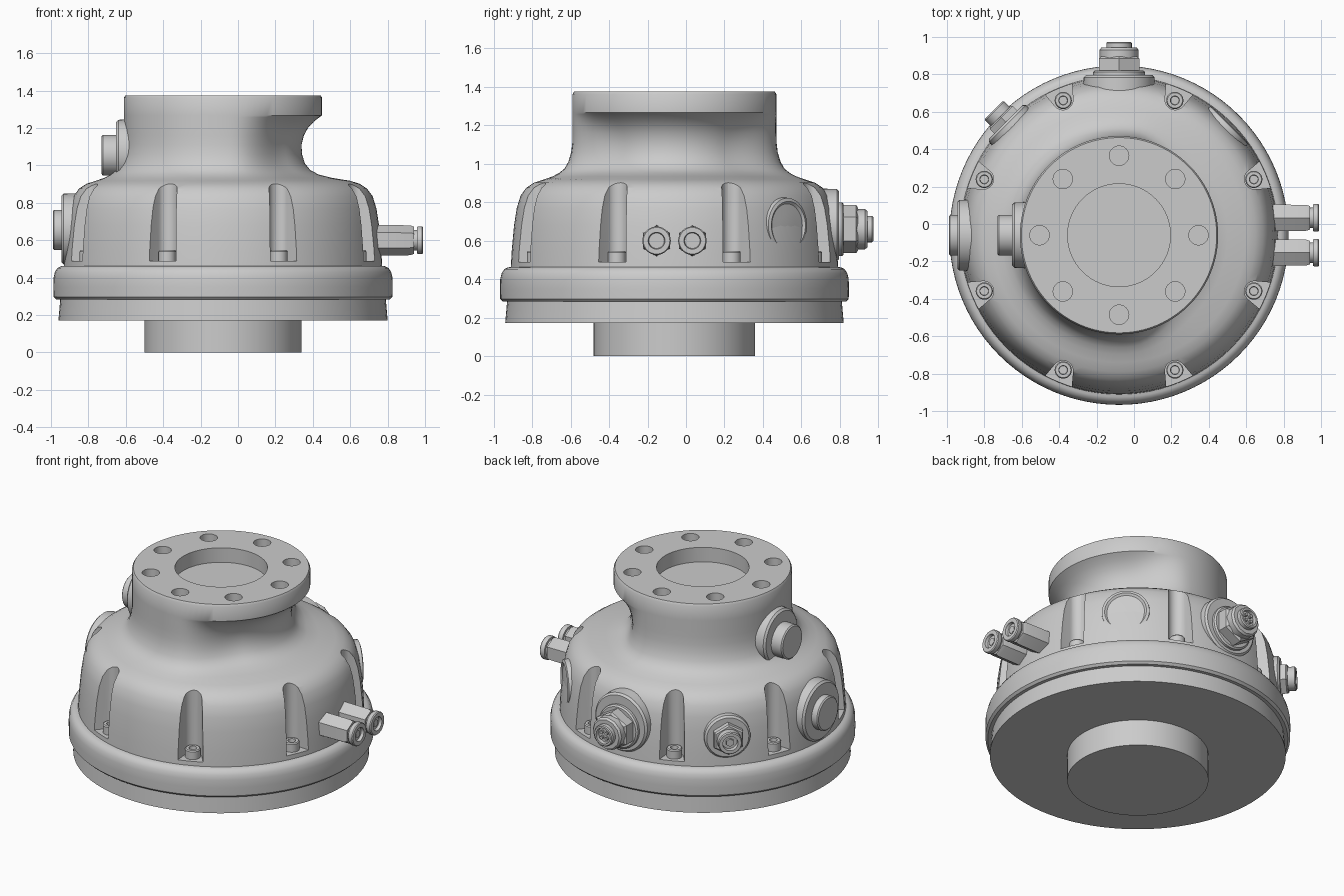
import bpy, bmesh, math
from mathutils import Matrix, Vector

if "Cube" in bpy.data.objects:
    bpy.data.objects.remove(bpy.data.objects["Cube"])

AX, AY = -0.08, -0.06          # main axis of the housing

grey = bpy.data.materials.new("light_grey")
grey.diffuse_color = (0.6, 0.6, 0.6, 1)
grey.use_nodes = True
grey.node_tree.nodes["Principled BSDF"].inputs["Base Color"].default_value = grey.diffuse_color


def finish(name, bm, matrix):
    bmesh.ops.recalc_face_normals(bm, faces=bm.faces)
    bm.transform(matrix)
    me = bpy.data.meshes.new(name)
    bm.to_mesh(me)
    bm.free()
    me.materials.append(grey)
    me.shade_smooth()
    me.set_sharp_from_angle(angle=math.radians(32))
    ob = bpy.data.objects.new(name, me)
    bpy.context.collection.objects.link(ob)
    return ob


def add_lathe(bm, profile, seg, at=(0, 0), phase=0.0):
    """Revolve (radius, z[, scooped radius]) and cap both ends."""
    rings = []
    for p in profile:
        ring = []
        for i in range(seg):
            a = 2 * math.pi * i / seg + phase
            r = p[0]
            if len(p) == 3:    # blend to the scooped radius on the +x side
                t = min(max((math.cos(a) - 0.1) / 0.7, 0), 1)
                r += (p[2] - r) * t * t * (3 - 2 * t)
            ring.append(bm.verts.new((at[0] + r * math.cos(a), at[1] + r * math.sin(a), p[1])))
        rings.append(ring)
    for lo, hi in zip(rings, rings[1:]):
        for i in range(seg):
            j = (i + 1) % seg
            bm.faces.new((lo[i], lo[j], hi[j], hi[i]))
    bm.faces.new(rings[0][::-1])
    bm.faces.new(rings[-1])


MAIN = Matrix.Translation((AX, AY, 0))


def lathe(name, profile, seg=96, matrix=MAIN, at=(0, 0), phase=0.0):
    bm = bmesh.new()
    add_lathe(bm, profile, seg, at, phase)
    return finish(name, bm, matrix)


def outward(deg, z, side=0.0):
    """Frame whose local z points out from the axis; profile heights are radial distances."""
    return (Matrix.Translation((AX, AY, z)) @ Matrix.Rotation(math.radians(deg), 4, 'Z')
            @ Matrix.Translation((0, side, 0)) @ Matrix.Rotation(math.pi / 2, 4, 'Y'))


# base: spigot, plate and rounded rim
lathe("spigot", [(0.42, 0), (0.42, 0.2)], 64)
lathe("base_plate", [(0.88, 0.172), (0.87, 0.29)])
lathe("rim_ring", [(0.87, 0.283), (0.892, 0.283), (0.906, 0.297), (0.907, 0.35), (0.906, 0.40),
                   (0.899, 0.43), (0.885, 0.452), (0.865, 0.462), (0.80, 0.464)])

# domed housing with scooped neck and flange
housing = lathe("housing", [
    (0.852, 0.44), (0.846, 0.55), (0.834, 0.68), (0.82, 0.77), (0.80, 0.835), (0.77, 0.876),
    (0.73, 0.902), (0.68, 0.918), (0.635, 0.934, 0.58), (0.60, 0.952, 0.51), (0.572, 0.975, 0.467),
    (0.552, 1.01, 0.438), (0.537, 1.06, 0.422), (0.531, 1.11, 0.42), (0.53, 1.16, 0.432),
    (0.53, 1.20, 0.454), (0.53, 1.235, 0.486), (0.53, 1.258, 0.516), (0.53, 1.268, 0.53),
    (0.53, 1.362), (0.522, 1.375)])

# cutters: bolt pockets, bore and flange holes
bm = bmesh.new()
for k in range(8):
    a = math.radians(22.5 + 45 * k)
    pts = [(0.785 - 0.055 * math.cos(t), 0.055 * math.sin(t))
           for t in [math.radians(-75 + 15 * s) for s in range(11)]]
    pts += [(1.0, 0.125), (1.0, -0.125)]
    rot = Matrix.Rotation(a, 3, 'Z')
    lo = [bm.verts.new(rot @ Vector((x, y, 0.49))) for x, y in pts]
    hi = [bm.verts.new(rot @ Vector((x, y, 1.2))) for x, y in pts]
    bm.faces.new(lo[::-1])
    bm.faces.new(hi)
    for i in range(len(pts)):
        j = (i + 1) % len(pts)
        bm.faces.new((lo[i], lo[j], hi[j], hi[i]))
    b = math.radians(45 * k)
    add_lathe(bm, [(0.052, 1.28), (0.052, 1.5)], 24,
              (0.425 * math.cos(b), 0.425 * math.sin(b)))
add_lathe(bm, [(0.275, 1.28), (0.275, 1.5)], 64)
cutter = finish("cutter", bm, MAIN)
cutter.hide_render = True
mod = housing.modifiers.new("cut", 'BOOLEAN')
mod.operation, mod.solver, mod.object = 'DIFFERENCE', 'EXACT', cutter
bpy.context.view_layer.objects.active = housing
bpy.ops.object.modifier_apply(modifier="cut")
bpy.data.objects.remove(cutter)
housing.data.shade_smooth()
housing.data.set_sharp_from_angle(angle=math.radians(32))

# socket bolts in the pockets
for k in range(8):
    a = math.radians(22.5 + 45 * k)
    pos = (0.78 * math.cos(a), 0.78 * math.sin(a))
    lathe("pocket_bolt", [(0.046, 0.48), (0.046, 0.54), (0.041, 0.547), (0.024, 0.547),
                          (0.022, 0.52)], 24, at=pos)


def boss(name, m, r, start, end):
    lathe(name, [(r + 0.012, start), (r + 0.004, end - 0.012), (r - 0.008, end)], 48, m)


# two round-ended air fittings on the right
for s in (-0.093, 0.093):
    m = outward(0, 0.6, s)
    lathe("air_fitting_body", [(0.082, 0.78), (0.08, 1.0), (0.072, 1.022)], 6, m)
    lathe("air_fitting_neck", [(0.055, 1.0), (0.055, 1.05)], 24, m)
    lathe("air_fitting_collar", [(0.07, 1.036), (0.074, 1.043), (0.074, 1.064), (0.069, 1.07),
                                 (0.044, 1.07), (0.04, 1.052)], 32, m)
    lathe("air_fitting_core", [(0.025, 1.04), (0.025, 1.058)], 6, m)

# flush cover at the back right
m = outward(45, 0.68)
lathe("flush_cover", [(0.15, 0.75), (0.142, 0.832), (0.125, 0.838), (0.112, 0.828),
                      (0.06, 0.832), (0.02, 0.834)], 48, m)

# large hex connector at the back
m = outward(90, 0.68)
boss("connector_boss", m, 0.185, 0.55, 0.856)
m = outward(90, 0.66)
lathe("connector_washer", [(0.14, 0.84), (0.14, 0.872), (0.13, 0.88)], 32, m)
lathe("connector_hex", [(0.125, 0.87), (0.125, 0.945), (0.11, 0.955)], 6, m)
lathe("connector_sleeve", [(0.105, 0.94), (0.105, 0.99), (0.095, 1.003)], 12, m)
lathe("connector_tip", [(0.068, 0.99), (0.068, 1.028), (0.062, 1.034), (0.05, 1.034),
                        (0.048, 1.01)], 32, m)
for k in range(4):
    b = math.radians(45 + 90 * k)
    lathe("connector_pin", [(0.01, 1.0), (0.01, 1.03)], 10, m,
          (0.025 * math.cos(b), 0.025 * math.sin(b)))

# small hex connector at the back left
m = outward(135, 0.65)
boss("small_connector_boss", m, 0.135, 0.6, 0.856)
lathe("small_connector_hex", [(0.1, 0.84), (0.1, 0.89), (0.09, 0.898)], 6, m)
lathe("small_connector_sleeve", [(0.072, 0.88), (0.072, 0.94), (0.066, 0.947), (0.046, 0.947),
                                 (0.044, 0.92)], 32, m)
lathe("small_connector_core", [(0.025, 0.9), (0.025, 0.935)], 6, m)

# two round plugs on the left, on the dome and on the neck
boss("lower_plug_boss", outward(180, 0.66), 0.185, 0.55, 0.865)
lathe("lower_plug", [(0.108, 0.85), (0.108, 0.903), (0.1, 0.91)], 48, outward(180, 0.655))
boss("upper_plug_boss", outward(180, 1.07), 0.17, 0.4, 0.572)
lathe("upper_plug", [(0.108, 0.55), (0.108, 0.643), (0.1, 0.65)], 48, outward(180, 1.055))
